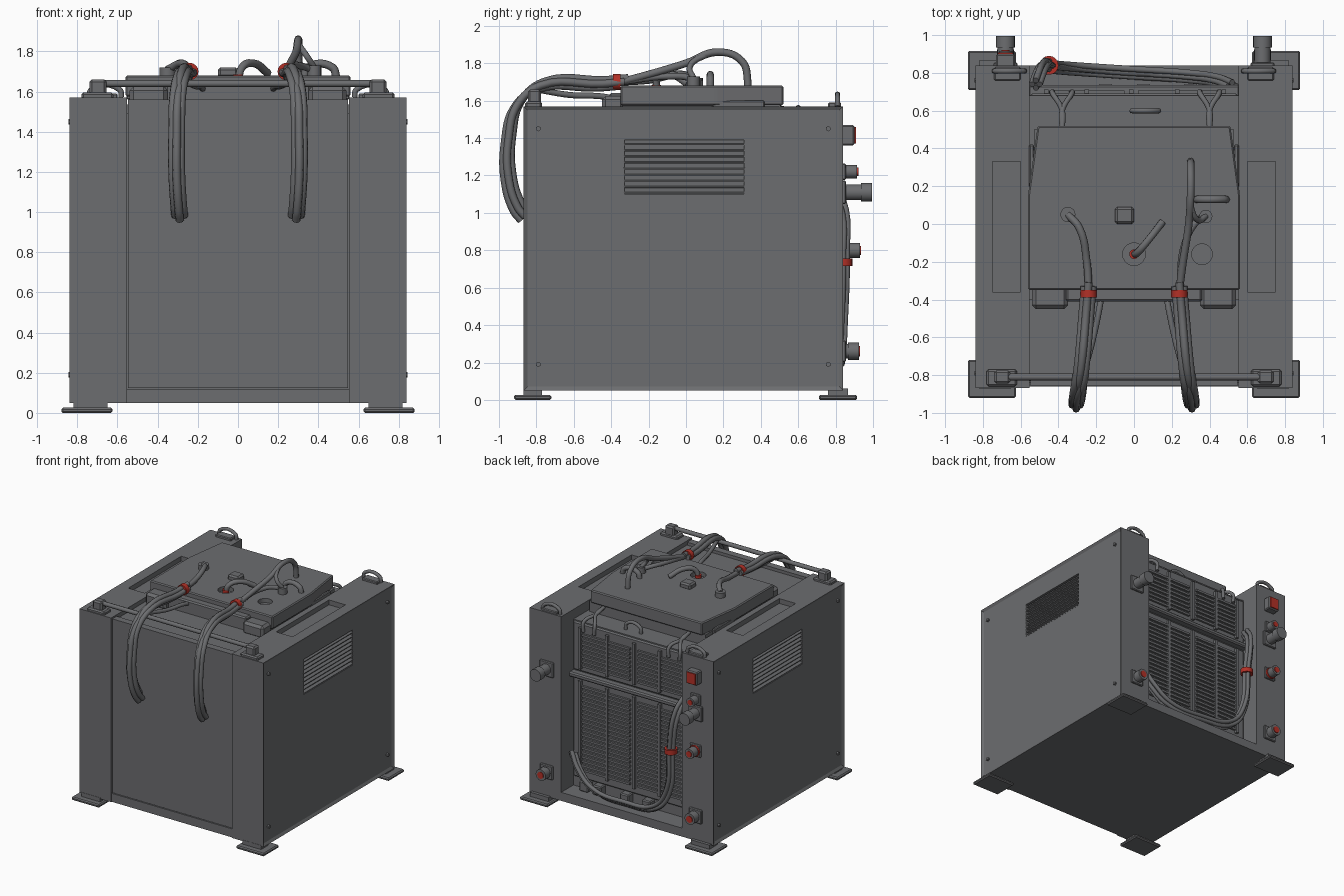
import bpy, bmesh, math
from mathutils import Vector

if "Cube" in bpy.data.objects:
    bpy.data.objects.remove(bpy.data.objects["Cube"], do_unlink=True)


def material(name, rgb):
    m = bpy.data.materials.new(name)
    m.use_nodes = True
    m.diffuse_color = (*rgb, 1)
    m.node_tree.nodes["Principled BSDF"].inputs["Base Color"].default_value = (*rgb, 1)
    return m


GREY = material("dark grey paint", (0.15, 0.153, 0.16))
RED = material("red plastic", (0.45, 0.03, 0.02))


def add(name, bm, mat, smooth=False):
    bmesh.ops.recalc_face_normals(bm, faces=bm.faces)
    me = bpy.data.meshes.new(name)
    bm.to_mesh(me)
    bm.free()
    me.materials.append(mat)
    ob = bpy.data.objects.new(name, me)
    bpy.context.collection.objects.link(ob)
    if smooth:
        activate(ob)
        bpy.ops.object.shade_smooth_by_angle(angle=math.radians(40))
    return ob


def activate(ob):
    bpy.ops.object.select_all(action="DESELECT")
    ob.select_set(True)
    bpy.context.view_layer.objects.active = ob


def box(name, xs, ys, zs, mat=GREY, bevel=0.0, rim=None):
    """Box from ranges; rim insets the outer face in the given x direction."""
    bm = bmesh.new()
    bmesh.ops.create_cube(bm, size=1)
    ranges = [sorted(r) for r in (xs, ys, zs)]
    for v in bm.verts:
        v.co = [r[0] if c < 0 else r[1] for c, r in zip(v.co, ranges)]
    bm.normal_update()
    if rim:
        side = [f for f in bm.faces if f.normal.x * rim > 0.9]
        bmesh.ops.inset_region(bm, faces=side, thickness=0.03, depth=-0.012)
    if bevel:
        bmesh.ops.bevel(bm, geom=bm.edges[:], offset=bevel, segments=1, affect="EDGES")
    return add(name, bm, mat)


def rod(name, a, b, r, mat=GREY, r2=None, sides=16):
    a, b = Vector(a), Vector(b)
    bm = bmesh.new()
    bmesh.ops.create_cone(bm, cap_ends=True, segments=sides, radius1=r,
                          radius2=r if r2 is None else r2, depth=(b - a).length)
    turn = (b - a).to_track_quat("Z", "Y")
    for v in bm.verts:
        v.co = turn @ v.co + (a + b) / 2
    return add(name, bm, mat, True)


def cable(name, pts, r, mat=GREY):
    cu = bpy.data.curves.new(name, "CURVE")
    cu.dimensions = "3D"
    cu.bevel_depth, cu.bevel_resolution = r, 2
    cu.resolution_u, cu.use_fill_caps = 6, True
    sp = cu.splines.new("BEZIER")
    sp.bezier_points.add(len(pts) - 1)
    for bp, p in zip(sp.bezier_points, pts):
        bp.co = p
        bp.handle_left_type = bp.handle_right_type = "AUTO"
    cu.materials.append(mat)
    ob = bpy.data.objects.new(name, cu)
    bpy.context.collection.objects.link(ob)
    activate(ob)
    bpy.ops.object.convert(target="MESH")
    return ob


def bundle(name, pts, r, d):
    for i, off in enumerate([(d, 0, 0), (-d, 0, 0), (0, d, d), (0, -d, -d)]):
        cable(f"{name}_{i + 1}", [Vector(p) + Vector(off) for p in pts], r)


def cut(ob, cutter):
    mod = ob.modifiers.new("cut", "BOOLEAN")
    mod.operation, mod.solver, mod.object = "DIFFERENCE", "EXACT", cutter
    activate(ob)
    bpy.ops.object.modifier_apply(modifier=mod.name)
    bpy.data.objects.remove(cutter, do_unlink=True)


# Cabinet core, base and front panel
box("core", (-0.57, 0.57), (-0.84, 0.68), (0.05, 1.49))
box("base_tray", (-0.57, 0.57), (-0.86, 0.84), (0.05, 0.12))
box("front_panel", (-0.548, 0.548), (-0.857, -0.80), (0.125, 1.56))
box("front_top_deck", (-0.57, 0.57), (-0.83, -0.40), (1.45, 1.535))

# Side housings with louvred vents, top pockets, feet and fittings
for s, side in ((1, "left"), (-1, "right")):
    house = box(side + "_housing", (s * 0.552, s * 0.84), (-0.868, 0.84), (0.05, 1.57), rim=s)
    cut(house, box("cutter", (s * 0.60, s * 0.75), (-0.36, 0.33), (1.53, 1.7)))
    cut(house, box("cutter", (s * 0.79, s * 0.9), (-0.33, 0.31), (1.10, 1.39)))
    for i in range(9):
        z = 1.115 + i * 0.0325
        bm = bmesh.new()
        prof = [(0.785, z + 0.022), (0.785, z), (0.826, z - 0.012), (0.829, z - 0.004)]
        ends = [[bm.verts.new((s * x, y, h)) for x, h in prof] for y in (-0.335, 0.315)]
        for j in range(4):
            k = (j + 1) % 4
            bm.faces.new((ends[0][j], ends[0][k], ends[1][k], ends[1][j]))
        for e in ends:
            bm.faces.new(e)
        add(f"{side}_vent_slat_{i + 1}", bm, GREY)
    for end, ys in (("front", (-0.92, -0.72)), ("rear", (0.71, 0.915))):
        box(f"{side}_{end}_foot", (s * 0.625, s * 0.88), ys, (0, 0.026), bevel=0.008)
        box(f"{side}_{end}_foot_riser", (s * 0.65, s * 0.82),
            (ys[0] + 0.05, ys[1] - 0.05), (0.02, 0.06))
        yb = -0.79 if end == "front" else 0.76
        for z in (0.19, 1.45):
            rod(f"{side}_{end}_bolt", (s * 0.82, yb, z), (s * 0.845, yb, z), 0.014, sides=6)
    # Front rail bracket and rear grab handle
    box(side + "_rail_foot", (s * 0.62, s * 0.78), (-0.86, -0.77), (1.56, 1.595), bevel=0.01)
    box(side + "_rail_bracket", (s * 0.655, s * 0.74), (-0.845, -0.775), (1.58, 1.66), bevel=0.012)
    cable(side + "_grab_handle", [(s * 0.58, 0.81, 1.57), (s * 0.59, 0.81, 1.61),
                                  (s * 0.73, 0.81, 1.61), (s * 0.74, 0.81, 1.57)], 0.014)
    box(side + "_rear_lug", (s * 0.60, s * 0.74), (0.76, 0.83), (1.56, 1.59), bevel=0.006)

cable("front_rail", [(-0.72, -0.81, 1.64), (0, -0.81, 1.64), (0.72, -0.81, 1.64)], 0.018)


# Rear connectors on the housing posts
def connector(x, z, r, y_end):
    box("connector_flange", (x - r * 1.25, x + r * 1.25), (0.83, 0.855),
        (z - r * 1.25, z + r * 1.25), bevel=0.006)
    rod("connector_body", (x, 0.84, z), (x, y_end - 0.02, z), r * 0.85)
    rod("connector_collar", (x, y_end - 0.06, z), (x, y_end, z), r)
    if r < 0.05:
        rod("connector_plug", (x, y_end - 0.01, z), (x, y_end + 0.006, z), r * 0.6, RED)


for x, z, r, y in ((-0.68, 1.22, 0.036, 0.915), (-0.68, 1.11, 0.05, 0.995),
                   (-0.68, 0.80, 0.04, 0.93), (-0.68, 0.26, 0.046, 0.925),
                   (0.68, 1.11, 0.05, 0.995), (0.68, 0.26, 0.046, 0.925)):
    connector(x, z, r, y)
box("switch_box", (-0.73, -0.63), (0.83, 0.90), (1.36, 1.47), bevel=0.008)
box("switch_face", (-0.72, -0.64), (0.89, 0.908), (1.37, 1.46), RED)
rod("connector_tag", (-0.68, 0.855, 0.80), (-0.68, 0.87, 0.80), 0.046, RED)

# Rear blocks with slatted grilles
for name, z0, z1, g0, g1 in (("upper", 1.08, 1.48, 1.13, 1.43), ("lower", 0.20, 1.03, 0.27, 0.99)):
    box(name + "_block", (-0.55, 0.55), (0.60, 0.69), (z0, z1), bevel=0.01)
    for x0, x1 in ((0.02, 0.46), (-0.45, -0.05)):
        for i in range(int((g1 - g0) / 0.036)):
            z = g0 + i * 0.036
            box(f"{name}_grille_slat", (x0, x1), (0.68, 0.707), (z, z + 0.018))
    for x in (0.475, 0.23, -0.015, -0.25, -0.465):
        box(name + "_grille_post", (x - 0.012, x + 0.012), (0.68, 0.712), (g0 - 0.02, g1 + 0.02))
box("rear_shelf", (-0.56, 0.56), (0.62, 0.735), (1.035, 1.075), bevel=0.01)
for x in (0.42, 0.30, 0.05, -0.15):
    box("terminal_block", (x - 0.04, x + 0.04), (0.66, 0.74), (0.12, 0.20), bevel=0.008)

# Rear hanging cable loop
loop = [(-0.52, 0.74, 1.16), (-0.49, 0.82, 1.05), (-0.45, 0.84, 0.74), (-0.42, 0.83, 0.40),
        (-0.30, 0.82, 0.22), (0.0, 0.80, 0.165), (0.30, 0.78, 0.19), (0.44, 0.76, 0.30),
        (0.52, 0.73, 0.42)]
bundle("rear_cable", loop, 0.017, 0.02)
rod("rear_cable_clip", (-0.45, 0.84, 0.715), (-0.45, 0.84, 0.755), 0.05, RED)

# Lid with chamfered rear corners, its front step and fittings
bm = bmesh.new()
outline = [(-0.56, -0.35), (0.56, -0.35), (0.56, 0.16), (0.51, 0.52), (-0.51, 0.52), (-0.56, 0.16)]
face = bm.faces.new([bm.verts.new((x, y, 1.575)) for x, y in outline])
ext = bmesh.ops.extrude_face_region(bm, geom=[face])
for v in ext["geom"]:
    if isinstance(v, bmesh.types.BMVert):
        v.co.z = 1.68
bmesh.ops.bevel(bm, geom=bm.edges[:], offset=0.008, segments=1, affect="EDGES")
lid = add("lid", bm, GREY)
for x, r in ((0, 0.06), (0.36, 0.055)):
    cut(lid, rod("cutter", (x, -0.16, 1.645), (x, -0.16, 1.75), r, sides=20))
box("lid_plinth", (-0.53, 0.53), (-0.35, 0.50), (1.46, 1.58))
box("lid_step", (-0.36, 0.36), (-0.41, -0.33), (1.52, 1.64), bevel=0.01)
for s in (1, -1):
    box("lid_step_end", (s * 0.35, s * 0.54), (-0.45, -0.33), (1.52, 1.625), bevel=0.02)
    box("lid_side_handle", (s * 0.53, s * 0.555), (0.14, 0.42), (1.56, 1.60), bevel=0.006)
box("lid_latch", (-0.10, 0.0), (0.0, 0.09), (1.67, 1.72), bevel=0.012)
cable("lid_handle", [(0.33, 0.13, 1.67), (0.35, 0.13, 1.72), (0.47, 0.13, 1.72), (0.49, 0.13, 1.67)], 0.02)
cable("lid_pipe", [(0, -0.16, 1.65), (0.02, -0.15, 1.72), (0.08, -0.08, 1.74), (0.15, 0.01, 1.69)], 0.02)
rod("lid_pipe_cap", (0, -0.16, 1.64), (0, -0.16, 1.685), 0.025, RED)
rod("left_socket", (0.38, 0.04, 1.67), (0.38, 0.04, 1.73), 0.035)
rod("right_socket", (-0.35, 0.05, 1.67), (-0.35, 0.05, 1.72), 0.04)

# Front cable bundles draped over the rail
for s in (1, -1):
    drape = [(s * 0.24, -0.33, 1.70), (s * 0.25, -0.45, 1.69), (s * 0.28, -0.78, 1.68),
             (s * 0.30, -0.90, 1.58), (s * 0.305, -0.948, 1.40), (s * 0.305, -0.95, 1.20),
             (s * 0.295, -0.90, 1.03), (s * 0.29, -0.86, 0.98)]
    bundle("front_cable", drape, 0.021, 0.021)
    rod("front_cable_clip", (s * 0.24, -0.39, 1.70), (s * 0.24, -0.35, 1.70), 0.043, RED)
    cable("front_cable_branch", [(s * 0.17, -0.36, 1.60), (s * 0.18, -0.43, 1.62),
                                 (s * 0.22, -0.62, 1.63), (s * 0.27, -0.80, 1.66)], 0.016)

# Lid cables
cable("left_lid_loop", [(0.24, -0.35, 1.70), (0.26, -0.20, 1.74), (0.29, 0.0, 1.80), (0.30, 0.17, 1.86),
                        (0.30, 0.30, 1.81), (0.30, 0.33, 1.70), (0.30, 0.33, 1.67)], 0.02)
cable("left_lid_branch", [(0.38, 0.04, 1.72), (0.34, 0.02, 1.78), (0.30, 0.10, 1.84),
                          (0.30, 0.20, 1.86)], 0.016)
cable("left_lid_lead", [(0.24, -0.35, 1.70), (0.27, -0.1, 1.73), (0.34, 0.02, 1.72), (0.38, 0.04, 1.70)], 0.018)
cable("right_lid_lead", [(-0.24, -0.35, 1.70), (-0.25, -0.2, 1.71), (-0.29, -0.02, 1.74),
                         (-0.35, 0.05, 1.71)], 0.02)

# Rear forked leads and handle on the upper block
for x in (-0.38, 0.40):
    for dx in (-0.05, 0.05):
        cable("rear_lead", [(x, 0.50, 1.56), (x, 0.60, 1.54), (x + dx, 0.69, 1.50), (x + dx, 0.70, 1.42)], 0.014)
cable("rear_block_handle", [(-0.01, 0.60, 1.48), (0.0, 0.60, 1.54), (0.12, 0.60, 1.54),
                            (0.13, 0.60, 1.48)], 0.014)
